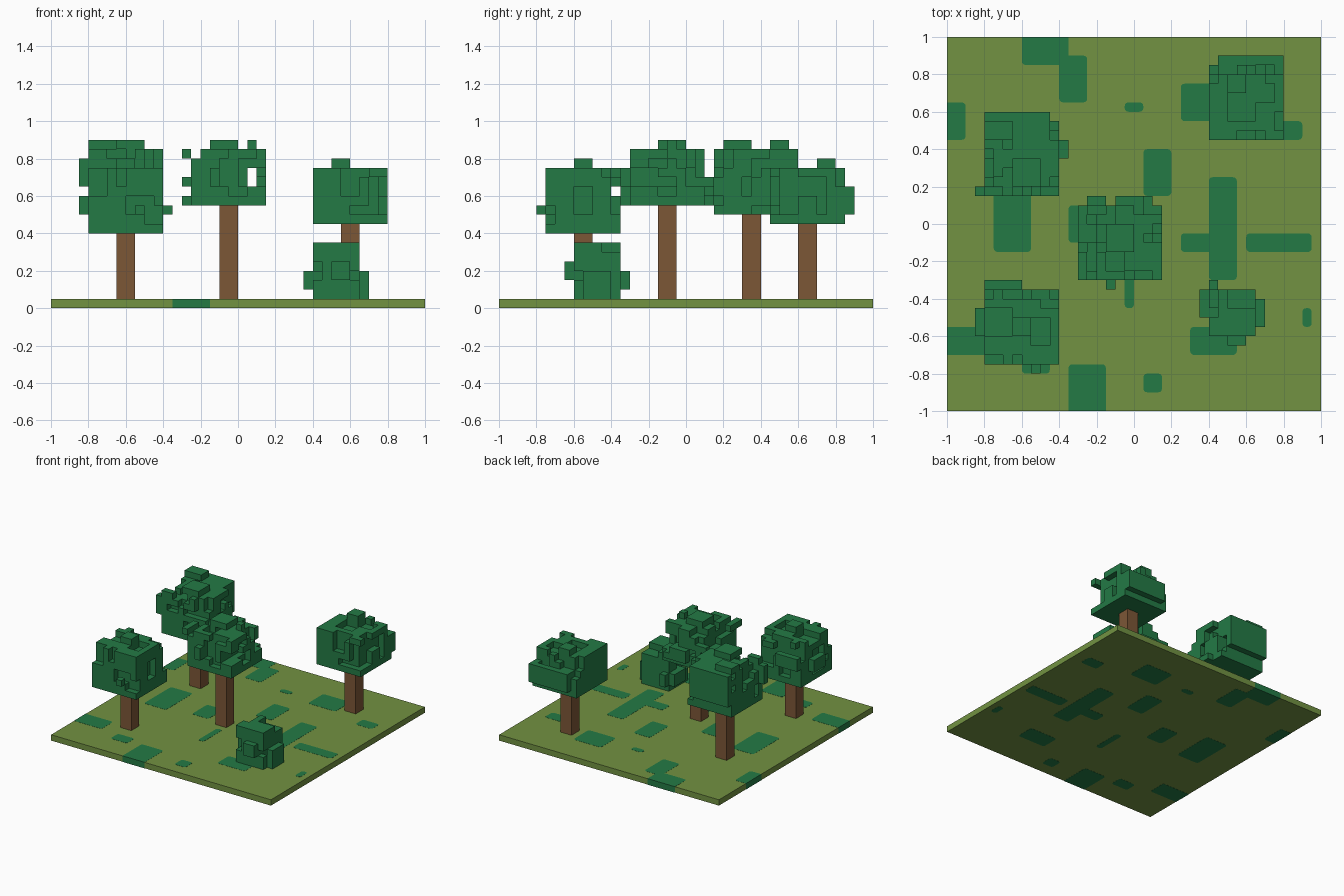
import bpy, bmesh, math, random

cube = bpy.data.objects.get("Cube")
if cube:
    bpy.data.objects.remove(cube, do_unlink=True)

V = 0.05  # voxel size
SIDES = {"left": (0, 1), "right": (0, 0), "back": (1, 1), "front": (1, 0), "top": (2, 1)}


def material(name, rgb):
    m = bpy.data.materials.new(name)
    m.use_nodes = True
    m.diffuse_color = (*rgb, 1)
    m.node_tree.nodes["Principled BSDF"].inputs["Base Color"].default_value = (*rgb, 1)
    return m


GRASS = material("grass_green", (0.168, 0.287, 0.054))
LEAF = material("leaf_green", (0.017, 0.195, 0.060))
BARK = material("bark_brown", (0.202, 0.095, 0.037))


def finish(name, bm, mat):
    mesh = bpy.data.meshes.new(name)
    bm.to_mesh(mesh)
    bm.free()
    mesh.materials.append(mat)
    bpy.context.collection.objects.link(bpy.data.objects.new(name, mesh))


def prism(name, outline, z0, z1, mat):
    """Upright solid from a flat outline."""
    bm = bmesh.new()
    face = bm.faces.new([bm.verts.new((x, y, z0)) for x, y in outline])
    ext = bmesh.ops.extrude_face_region(bm, geom=[face], use_keep_orig=True)
    for g in ext["geom"]:
        if isinstance(g, bmesh.types.BMVert):
            g.co.z = z1
    bmesh.ops.recalc_face_normals(bm, faces=bm.faces)
    finish(name, bm, mat)


def square(cx, cy, half):
    return [(cx + sx * half, cy + sy * half) for sx, sy in ((-1, -1), (1, -1), (1, 1), (-1, 1))]


def rounded(x0, y0, w, h, r=0.02):
    """Rectangle outline with round corners; corners on the slab rim stay square."""
    x1, y1 = x0 + w, y0 + h
    ring = []
    for n, (cx, cy) in enumerate(((x1, y1), (x0, y1), (x0, y0), (x1, y0))):
        if max(abs(cx), abs(cy)) > 0.99:
            ring.append((cx, cy))
            continue
        mx = cx - math.copysign(r, cx - x0 - w / 2)
        my = cy - math.copysign(r, cy - y0 - h / 2)
        for k in range(4):
            a = math.radians(90 * n + 30 * k)
            ring.append((mx + r * math.cos(a), my + r * math.sin(a)))
    return ring


def side_cells(size, side, u, w, du, dw, outside):
    """One layer of voxels on a side of the core, just inside or just outside it."""
    axis, high = SIDES[side]
    layer = (size[axis] - 1 + outside) if high else -outside
    a, b = [k for k in range(3) if k != axis]
    out = set()
    for i in range(u, u + du):
        for j in range(w, w + dw):
            cell = [layer] * 3
            cell[a], cell[b] = i, j
            out.add(tuple(cell))
    return out


def foliage(name, origin, size, lumps, pits, seed, gap=()):
    """Blocky leaf mass: a randomly notched core with added lumps, skinned on its outside."""
    rng = random.Random(seed)
    filled = {(x, y, z) for x in range(size[0]) for y in range(size[1]) for z in range(size[2])}
    for _ in range(pits):
        side = rng.choice(list(SIDES))
        a, b = [k for k in range(3) if k != SIDES[side][0]]
        filled -= side_cells(size, side, rng.randrange(size[a]), rng.randrange(1, size[b]),
                             rng.randint(1, 3), rng.randint(1, 3), 0)
    for lump in lumps:
        filled |= side_cells(size, *lump, 1)
    filled = {c for c in filled if (c[0], c[2]) not in gap}

    bm = bmesh.new()
    for cell in sorted(filled):
        for axis in range(3):
            for step in (0, 1):
                near = list(cell)
                near[axis] += 2 * step - 1
                if tuple(near) in filled:
                    continue
                loop = []
                for du, dw in ((0, 0), (1, 0), (1, 1), (0, 1)):
                    p = list(cell)
                    p[axis] += step
                    p[(axis + 1) % 3] += du
                    p[(axis + 2) % 3] += dw
                    loop.append(bm.verts.new([o + c * V for o, c in zip(origin, p)]))
                bm.faces.new(loop if step else loop[::-1])
    bmesh.ops.remove_doubles(bm, verts=bm.verts, dist=V / 100)
    finish(name, bm, LEAF)


def tree(name, x, y, base, height, lumps, seed, gap=()):
    """Square trunk under a canopy eight voxels wide."""
    prism(name + "_trunk", square(x, y, V), V, base, BARK)
    foliage(name + "_canopy", (x - 4 * V, y - 4 * V, base), (8, 8, height), lumps, 26, seed, gap)


# Ground slab, a hair smaller than the turf patches that run through it
E = 0.001
prism("ground", square(0, 0, 1 - E), E, V - E, GRASS)

# Dark turf patches: corner x, corner y, width, depth in voxels
PATCHES = [
    (-12, 17, 5, 3), (-8, 13, 3, 5), (-1, 12, 2, 1), (-20, 9, 2, 4), (5, 11, 5, 4),
    (15, 9, 3, 2), (1, 3, 3, 5), (8, -6, 3, 11), (5, -3, 6, 2), (12, -3, 7, 2),
    (-7, -2, 3, 4), (-15, -3, 4, 7), (-1, -9, 1, 5), (18, -11, 1, 2), (6, -14, 5, 3),
    (1, -18, 2, 2), (-7, -20, 4, 5), (-20, -14, 5, 3), (-12, -16, 3, 2),
]
for n, p in enumerate(PATCHES):
    prism(f"turf_patch_{n + 1}", rounded(*[c * V for c in p]), 0, V, LEAF)

# Trees; each lump is a side, its start along that side, and its extent
tree("back_right_tree", -0.6, 0.35, 0.5, 7,
     [("top", 3, 1, 3, 3), ("top", 0, 6, 3, 2), ("back", 0, 2, 7, 5),
      ("right", 0, 3, 1, 3), ("left", 4, 0, 2, 1)], 11)
tree("middle_tree", -0.05, -0.1, 0.55, 6,
     [("top", 2, 3, 3, 3), ("top", 6, 4, 1, 1), ("right", 0, 5, 3, 1), ("right", 4, 2, 4, 1),
      ("right", 2, 0, 3, 1), ("back", 0, 0, 2, 2), ("back", 3, 1, 4, 2),
      ("front", 2, 2, 1, 2)], 12, {(6, 2), (6, 3)})
tree("front_right_tree", -0.6, -0.55, 0.4, 7,
     [("top", 3, 3, 2, 2), ("back", 0, 3, 4, 2), ("right", 3, 2, 3, 2),
      ("front", 5, 2, 1, 1)], 13)
tree("back_left_tree", 0.6, 0.65, 0.45, 6,
     [("top", 2, 5, 2, 2), ("back", 1, 1, 7, 3)], 14)

# Low bush
foliage("bush", (0.4, -0.6, V), (5, 5, 6),
        [("back", 0, 1, 1, 2), ("right", 2, 1, 3, 2), ("left", 1, 0, 3, 3),
         ("front", 2, 2, 2, 2)], 9, 5)
